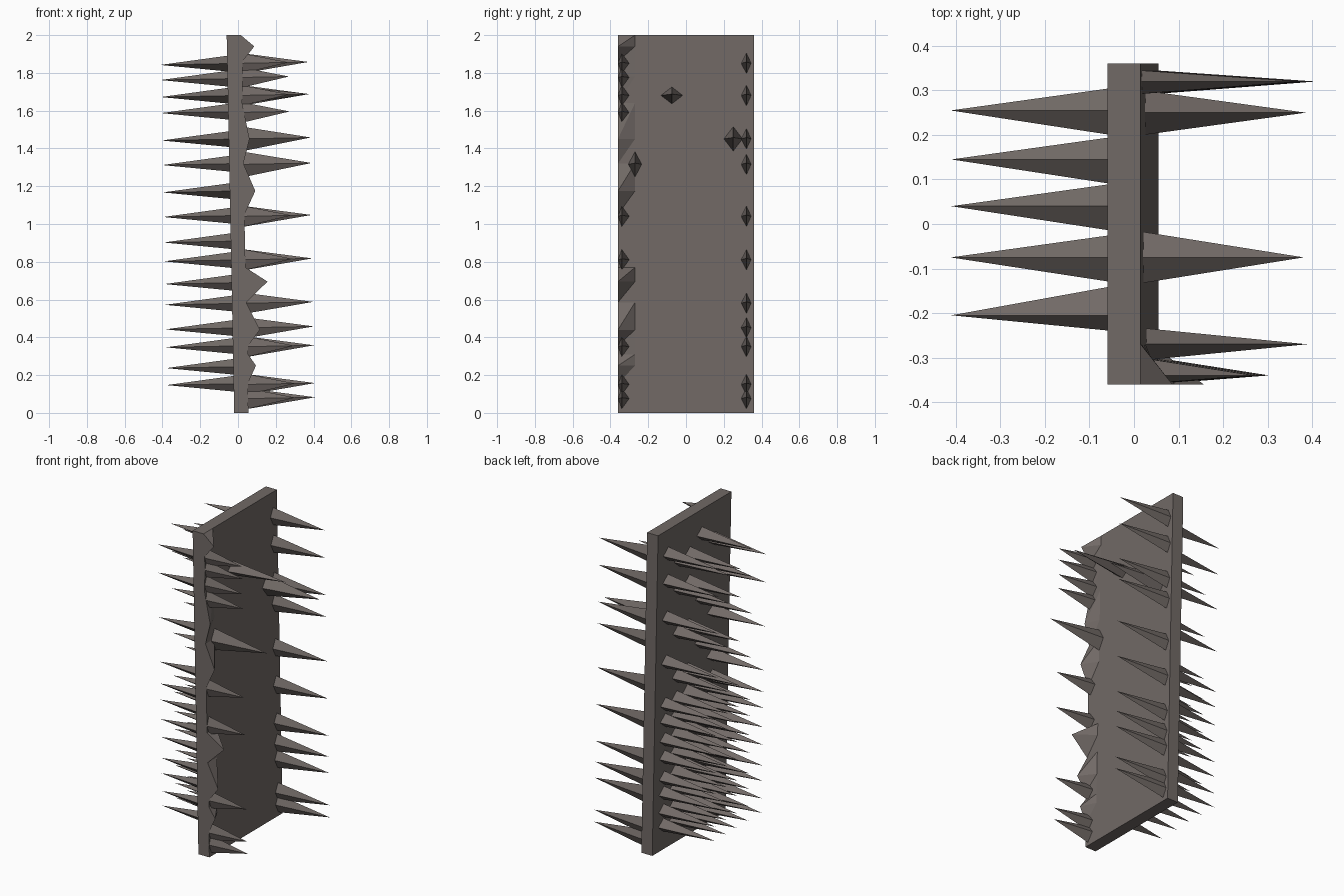
import bpy, bmesh
from mathutils import Vector

if "Cube" in bpy.data.objects:
    bpy.data.objects.remove(bpy.data.objects["Cube"])

mat = bpy.data.materials.new("weathered grey brown")
mat.diffuse_color = (0.165, 0.142, 0.132, 1)
mat.use_nodes = True
mat.node_tree.nodes["Principled BSDF"].inputs["Base Color"].default_value = mat.diffuse_color


def lean(z):
    """x of the slab's middle plane: it leans to -x towards the top"""
    return 0.0175 - 0.02 * z


HALF = 0.0375


def finish(bm, name):
    bmesh.ops.recalc_face_normals(bm, faces=bm.faces)
    me = bpy.data.meshes.new(name)
    bm.to_mesh(me)
    bm.free()
    me.materials.append(mat)
    ob = bpy.data.objects.new(name, me)
    bpy.context.collection.objects.link(ob)


# leaning slab with a chipped front right edge: (height, how far the edge juts out)
chips = [(0, 0), (0.155, 0), (0.25, 0.045), (0.31, 0.005), (0.355, 0.005), (0.44, 0.07),
         (0.585, 0), (0.695, 0.115), (0.77, 0), (0.97, 0), (1.05, 0), (1.175, 0.06),
         (1.32, 0), (1.45, 0.035), (1.64, 0), (1.78, 0.005), (1.86, 0.005), (1.94, 0.07), (2, 0)]
bm = bmesh.new()
rings = []
for z, jut in chips:
    l, r = lean(z) - HALF, lean(z) + HALF
    rings.append([bm.verts.new((x, y, z)) for x, y in
                  [(l, -.36), (r + jut, -.36), (r, -.27), (r, .36), (l, .36)]])
for a, b in zip(rings, rings[1:]):
    for i in range(5):
        j = (i + 1) % 5
        q = [a[i], a[j], b[j], b[i]]
        if i == 1:  # chipped strip
            bm.faces.new(q[:3])
            bm.faces.new([q[0], q[2], q[3]])
        else:
            bm.faces.new(q)
bm.faces.new(rings[0])
bm.faces.new(rings[-1])
finish(bm, "slab")


def spike(bm, side, y, z, length, near, far, hz):
    """four-sided spike square to the slab; near/far are its widths to -y and +y"""
    n = Vector((side, 0, side * 0.02))
    base = Vector((lean(z), y, z)) + n * (HALF - 0.005)
    ring = [bm.verts.new(base + Vector((-0.02 * dz, dy, dz))) for dy, dz in
            [(-near, 0), (0, -hz), (far, 0), (0, hz)]]
    tip = bm.verts.new(base + n * (length + 0.005))
    for i in range(4):
        bm.faces.new([ring[i], ring[(i + 1) % 4], tip])
    bm.faces.new(ring)


# right side, column along the back edge
bm = bmesh.new()
for z in (1.85, 1.68, 1.45, 1.315, 1.04, .81, .58, .45, .35, .15, .075):
    spike(bm, 1, .32, z, .355, .028, .025, .055)
finish(bm, "back_edge_spikes")

# right side, shorter column along the front edge
bm = bmesh.new()
for z in (1.85, 1.775, 1.68, 1.59, 1.04, .81, .35, .15, .075):
    spike(bm, 1, -.34, z, .25, .02, .04, .055)
finish(bm, "front_edge_spikes")

# right side, three larger loose spikes
bm = bmesh.new()
for y, z, w, h in ((-.075, 1.68, .058, .045), (.25, 1.45, .05, .065), (-.27, 1.315, .036, .068)):
    spike(bm, 1, y, z, .36, w, w, h)
finish(bm, "loose_spikes")

# left side, rows staggered above and full below
bm = bmesh.new()
columns = (.255, .145, .04, -.075, -.205)
heights = (1.85, 1.77, 1.68, 1.595, 1.45, 1.32, 1.175, 1.045,
           .91, .81, .69, .58, .45, .355, .245, .155)
for row, z in enumerate(heights):
    for c, y in enumerate(columns):
        if row < 8 and (row % 2 == 0) != (c in (0, 3)):
            continue
        near, far = (.035, .065) if c == 4 else (.055, .05)
        spike(bm, -1, y, z, .355, near, far, .042)
finish(bm, "left_spikes")
